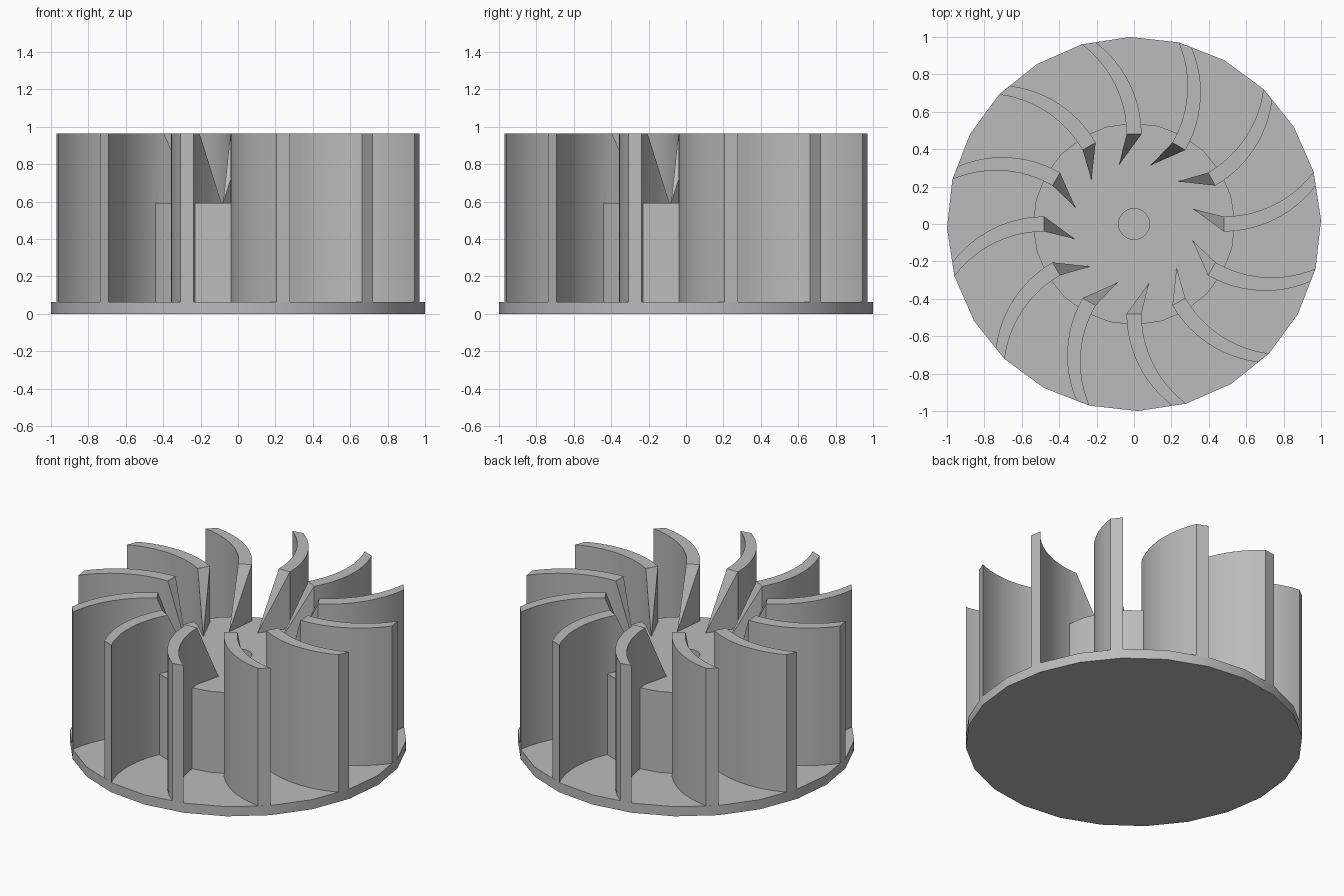
import bpy, bmesh, math
from mathutils import Matrix

if "Cube" in bpy.data.objects:
    bpy.data.objects.remove(bpy.data.objects["Cube"])

SIDES, OFFSET = 24, math.radians(1.2)
BASE_TOP, HUB_TOP, BLADE_TOP = 0.063, 0.593, 0.963

grey = bpy.data.materials.new("light grey")
grey.diffuse_color = (0.5, 0.5, 0.5, 1)
grey.use_nodes = True
grey.node_tree.nodes["Principled BSDF"].inputs["Base Color"].default_value = grey.diffuse_color


def finish(name, bm):
    """Turn a bmesh into a named object with smooth shading and sharp edges."""
    bmesh.ops.recalc_face_normals(bm, faces=bm.faces)
    me = bpy.data.meshes.new(name)
    bm.to_mesh(me)
    bm.free()
    me.materials.append(grey)
    ob = bpy.data.objects.new(name, me)
    bpy.context.collection.objects.link(ob)
    bpy.ops.object.select_all(action='DESELECT')
    ob.select_set(True)
    bpy.context.view_layer.objects.active = ob
    bpy.ops.object.shade_smooth_by_angle(angle=math.radians(30))
    return ob


def lathe(name, profile):
    """Rings of (radius, z), closed with a flat face at both ends."""
    bm = bmesh.new()
    rings = []
    for r, z in profile:
        angles = [OFFSET + i * math.tau / SIDES for i in range(SIDES)]
        rings.append([bm.verts.new((r * math.cos(a), r * math.sin(a), z)) for a in angles])
    for lo, hi in zip(rings, rings[1:]):
        for i in range(SIDES):
            j = (i + 1) % SIDES
            bm.faces.new((lo[i], lo[j], hi[j], hi[i]))
    bm.faces.new(rings[0])
    bm.faces.new(rings[-1])
    return finish(name, bm)


def arc(x0, y0, x1, y1, steps=12):
    """Arc that leaves (x0, y0) straight outward and bends left to (x1, y1)."""
    dx, dy = x0 - x1, y1 - y0
    r = (dx * dx + dy * dy) / (2 * dx)
    end = math.atan2(dy, r - dx)
    return [(x0 - r + r * math.cos(end * i / steps), y0 + r * math.sin(end * i / steps))
            for i in range(steps + 1)]


# Base disc, and hub with a round blind bore
lathe("base_disc", [(1, 0), (1, BASE_TOP)])
lathe("hub", [(0.54, BASE_TOP), (0.54, HUB_TOP), (0.083, HUB_TOP), (0.083, BASE_TOP)])

# Curved blade whose inner end tapers and slopes down to a point on the hub
bm = bmesh.new()
left = arc(-0.04, 0.48, -0.279, 0.960)
right = arc(0.04, 0.48, -0.205, 0.971)
outline = left + right[::-1]
tip = (-0.08, 0.316)
low = [bm.verts.new((x, y, BASE_TOP)) for x, y in outline + [tip]]
top = [bm.verts.new((x, y, BLADE_TOP)) for x, y in outline]
top.append(bm.verts.new((*tip, HUB_TOP)))
n = len(low)
for i in range(n):
    j = (i + 1) % n
    bm.faces.new((low[i], low[j], top[j], top[i]))
bm.faces.new((top[0], top[-1], top[-2]))      # sloping inner end
bm.faces.new(low)
for i in range(len(left) - 1):                # top strip
    bm.faces.new((top[i], top[i + 1], top[n - 3 - i], top[n - 2 - i]))
blade = finish("blade_1", bm)

# Repeat the blade around the axis
for k in range(1, 12):
    copy = bpy.data.objects.new(f"blade_{k + 1}", blade.data)
    copy.matrix_world = Matrix.Rotation(k * math.tau / 12, 4, 'Z')
    bpy.context.collection.objects.link(copy)
